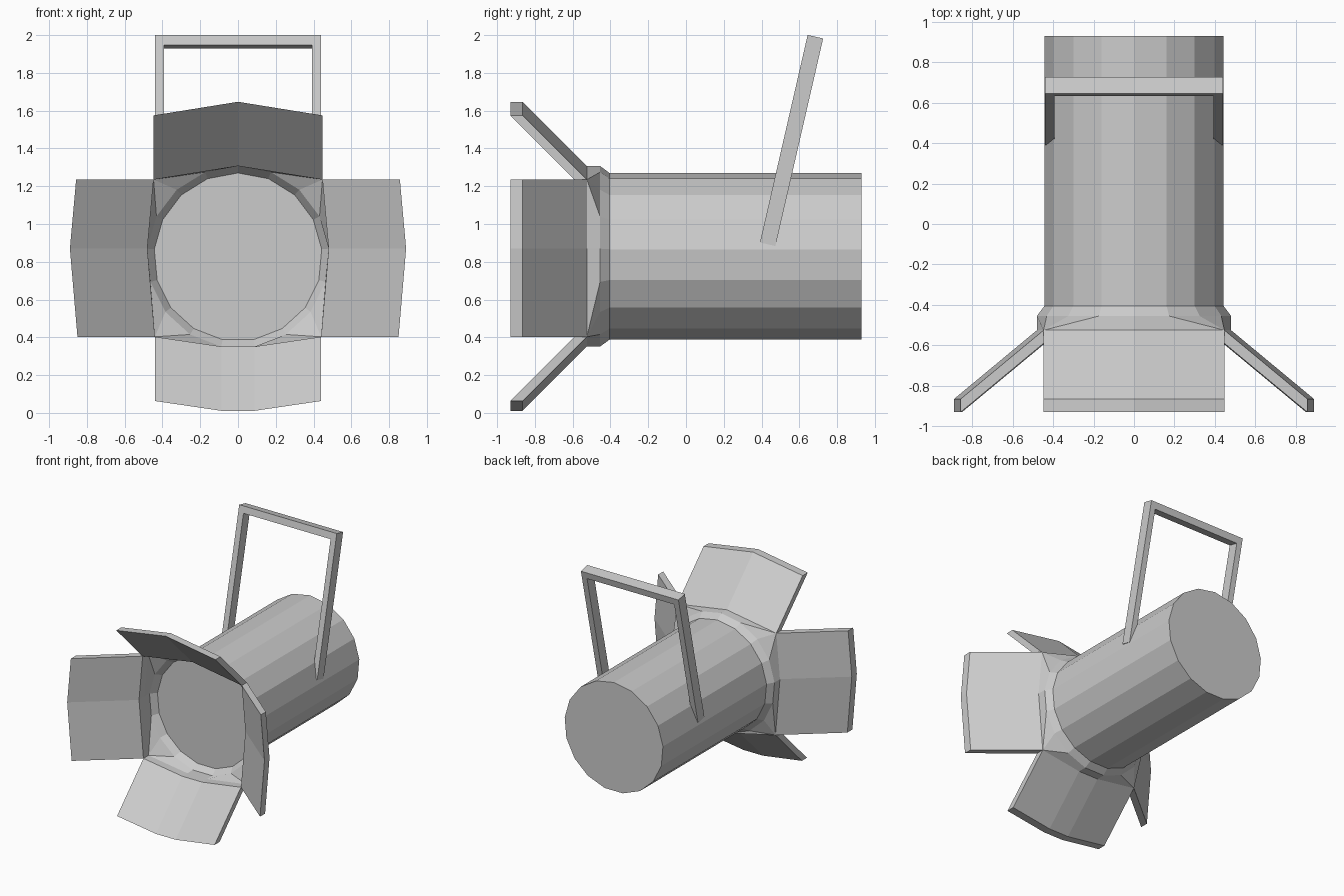
import bpy, bmesh, math
from mathutils import Vector

cube = bpy.data.objects.get("Cube")
if cube:
    bpy.data.objects.remove(cube, do_unlink=True)

GREY = (0.6, 0.6, 0.6, 1)
metal = bpy.data.materials.new("grey metal")
metal.use_nodes = True
metal.diffuse_color = GREY
metal.node_tree.nodes["Principled BSDF"].inputs["Base Color"].default_value = GREY

SIDES = 17
AXIS_Z = 0.825
FRONT = -0.525      # front edge of the rim
DOOR_DEPTH = 0.065


def finish(name, bm):
    bmesh.ops.remove_doubles(bm, verts=bm.verts, dist=0.0005)
    bmesh.ops.recalc_face_normals(bm, faces=bm.faces)
    mesh = bpy.data.meshes.new(name)
    bm.to_mesh(mesh)
    bm.free()
    mesh.materials.append(metal)
    obj = bpy.data.objects.new(name, mesh)
    bpy.context.collection.objects.link(obj)
    return obj


def ring(radius, y):
    """Points around the barrel axis, starting at the top."""
    angles = [2 * math.pi * k / SIDES for k in range(SIDES)]
    return [Vector((radius * math.sin(a), y, AXIS_Z + radius * math.cos(a))) for a in angles]


def loft(name, loops, caps=False):
    """Skin a row of closed loops."""
    bm = bmesh.new()
    rows = [[bm.verts.new(p) for p in loop] for loop in loops]
    n = len(rows[0])
    for a, b in zip(rows, rows[1:]):
        for i in range(n):
            j = (i + 1) % n
            bm.faces.new((a[i], a[j], b[j], b[i]))
    if caps:
        bm.faces.new(rows[0])
        bm.faces.new(rows[-1])
    return finish(name, bm)


def door(name, hinge, offset):
    """Sheet swept from its hinge line, thickened toward the front."""
    bm = bmesh.new()
    depth = Vector((0, -DOOR_DEPTH, 0))
    rows = []
    for shift in (Vector(), offset, offset + depth, depth):
        rows.append([bm.verts.new(p + shift) for p in hinge])
    for a, b in zip(rows, rows[1:] + rows[:1]):
        for i in range(len(hinge) - 1):
            bm.faces.new((a[i], a[i + 1], b[i + 1], b[i]))
    for end in (0, -1):
        bm.faces.new([row[end] for row in rows])
    return finish(name, bm)


# Barrel with flat ends
loft("barrel", [ring(0.445, 0.93), ring(0.445, -0.405)], caps=True)

# Flared rim, its front edge gathered into four corners
upper = Vector((0.447, FRONT, 1.235))
lower = Vector((0.44, FRONT, 0.403))
mirror = Vector((-1, 1, 1))
edge = ring(0.482, FRONT)
for ks, corner in (((1, 2, 3), upper), ((5, 6, 7), lower)):
    for k in ks:
        edge[k] = corner.copy()
        edge[SIDES - k] = corner * mirror
loft("rim", [ring(0.445, -0.405), ring(0.482, -0.455), edge])

# Four barn doors hinged on the rim edge
door("top_door", [edge[-1], edge[0], edge[1]], Vector((0, -0.34, 0.34)))
door("bottom_door", [edge[7], edge[8], edge[9], edge[10]], Vector((0, -0.34, -0.34)))
door("left_door", [edge[3], edge[4], edge[5]], Vector((0.41, -0.34, 0)))
door("right_door", [edge[-3], edge[-4], edge[-5]], Vector((-0.41, -0.34, 0)))

# Tilted yoke: a mitred U profile thickened along its depth
foot = Vector((0, 0.4325, 0.8925))
top = Vector((0, 0.685, 1.9915))
along = (top - foot).normalized()
half = along.cross(Vector((1, 0, 0))).normalized() * 0.042
side = Vector((1, 0, 0))
inner_top = top - along * 0.055
outer = [foot - side * 0.44, top - side * 0.44, top + side * 0.44, foot + side * 0.44]
inner = [foot - side * 0.393, inner_top - side * 0.393,
         inner_top + side * 0.393, foot + side * 0.393]
bm = bmesh.new()
rows = []
for points, shift in ((outer, half), (outer, -half), (inner, -half), (inner, half)):
    rows.append([bm.verts.new(p + shift) for p in points])
for a, b in zip(rows, rows[1:] + rows[:1]):
    for i in range(3):
        bm.faces.new((a[i], a[i + 1], b[i + 1], b[i]))
for end in (0, -1):
    bm.faces.new([row[end] for row in rows])
finish("yoke", bm)
